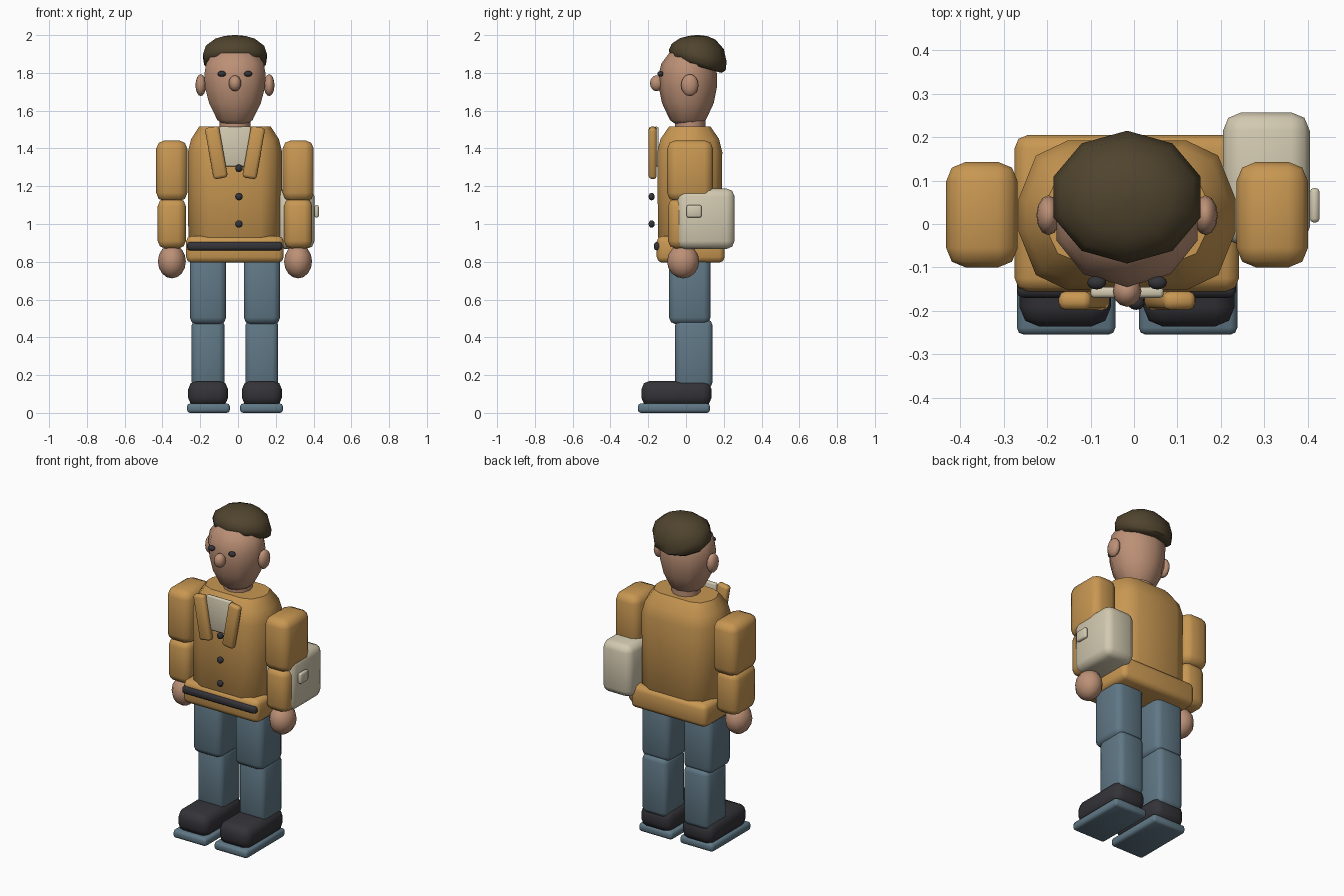
import bpy, bmesh, math
from mathutils import Matrix, Vector

cube = bpy.data.objects.get("Cube")
if cube:
    bpy.data.objects.remove(cube, do_unlink=True)

MID = -0.016  # centre line of the figure


def material(name, *rgb):
    col = [((c / 255 + 0.055) / 1.055) ** 2.4 for c in rgb] + [1.0]
    m = bpy.data.materials.new(name)
    m.use_nodes = True
    m.diffuse_color = col
    m.node_tree.nodes["Principled BSDF"].inputs["Base Color"].default_value = col
    return m


JACKET = material("ochre jacket", 200, 151, 82)
SKIN = material("skin", 188, 144, 118)
DENIM = material("blue denim", 96, 120, 134)
CREAM = material("cream", 210, 201, 176)
DARK = material("charcoal", 52, 51, 56)
HAIR = material("dark brown hair", 80, 68, 46)


def finish(name, bm, mat):
    bmesh.ops.recalc_face_normals(bm, faces=bm.faces)
    me = bpy.data.meshes.new(name)
    bm.to_mesh(me)
    bm.free()
    me.materials.append(mat)
    ob = bpy.data.objects.new(name, me)
    bpy.context.collection.objects.link(ob)
    bpy.ops.object.select_all(action='DESELECT')
    ob.select_set(True)
    bpy.context.view_layer.objects.active = ob
    bpy.ops.object.shade_smooth_by_angle(angle=math.radians(50))
    return ob


def box(name, mat, x, y, z, bevel, tilt=0.0):
    """Rounded box from its (min, max) on each axis, tilted about y."""
    size = Vector([b - a for a, b in (x, y, z)])
    centre = Vector([(a + b) / 2 for a, b in (x, y, z)])
    bm = bmesh.new()
    bmesh.ops.create_cube(bm, size=1)
    bmesh.ops.scale(bm, vec=size, verts=bm.verts)
    bmesh.ops.bevel(bm, geom=bm.edges[:], offset=bevel, segments=2,
                    profile=0.5, affect='EDGES', clamp_overlap=True)
    bm.transform(Matrix.Translation(centre) @ Matrix.Rotation(tilt, 4, 'Y'))
    return finish(name, bm, mat)


def ball(name, mat, centre, radii, segments=12, rings=8):
    bm = bmesh.new()
    bmesh.ops.create_uvsphere(bm, u_segments=segments, v_segments=rings, radius=1)
    bm.transform(Matrix.Translation(centre) @ Matrix.Diagonal((*radii, 1)))
    return finish(name, bm, mat)


def loft(name, mat, outline, rings):
    """Skin an outline through rings of (z, centre y, radius x, radius y, tilt)."""
    bm = bmesh.new()
    loops = [[bm.verts.new((MID + u * rx, cy + v * ry, z + tilt * v * ry))
              for u, v in outline] for z, cy, rx, ry, tilt in rings]
    n = len(outline)
    for low, high in zip(loops, loops[1:]):
        for i in range(n):
            j = (i + 1) % n
            bm.faces.new((low[i], low[j], high[j], high[i]))
    bm.faces.new(loops[0])
    bm.faces.new(loops[-1])
    return finish(name, bm, mat)


def round_outline(n):
    return [(math.cos(a), math.sin(a))
            for a in (math.pi / 2 + math.tau * i / n for i in range(n))]


# Torso: soft-cornered jacket body
quarter = [(1, 0.22), (0.84, 0.8), (0.55, 1)]
half = quarter + [(-u, v) for u, v in reversed(quarter)]
torso_outline = half + [(-u, -v) for u, v in half]
loft("jacket_body", JACKET, torso_outline, [
    (0.87, 0.02, 0.20, 0.13, 0), (0.93, 0.02, 0.247, 0.168, 0),
    (1.38, 0.02, 0.25, 0.172, 0), (1.45, 0.02, 0.232, 0.155, 0),
    (1.515, 0.02, 0.19, 0.11, 0)])
box("jacket_hem", JACKET, (-0.275, 0.242), (-0.155, 0.205), (0.795, 0.937), 0.03)
box("belt", DARK, (-0.27, 0.235), (-0.17, -0.13), (0.86, 0.905), 0.015)
box("shirt_front", CREAM, (-0.1, 0.068), (-0.17, -0.145), (1.305, 1.515), 0.008)
for i, z in enumerate((1.0, 1.145, 1.295)):
    ball(f"button_{i + 1}", DARK, (0.005, -0.182, z), (0.02, 0.016, 0.02))

# Head
loft("neck", SKIN, round_outline(12), [
    (1.45, 0.022, 0.082, 0.08, 0), (1.6, 0.022, 0.082, 0.08, 0)])
loft("head", SKIN, round_outline(10), [
    (1.525, 0.01, 0.06, 0.06, 0), (1.55, 0.01, 0.098, 0.095, 0),
    (1.64, 0.01, 0.144, 0.137, 0), (1.72, 0.01, 0.166, 0.153, 0),
    (1.79, 0.01, 0.171, 0.155, 0), (1.85, 0.01, 0.16, 0.14, 0),
    (1.91, 0.015, 0.12, 0.1, 0), (1.94, 0.02, 0.06, 0.05, 0)])
loft("hair", HAIR, round_outline(10), [
    (1.835, 0.062, 0.15, 0.125, -0.28), (1.855, 0.062, 0.172, 0.148, -0.28),
    (1.89, 0.062, 0.178, 0.153, -0.2), (1.94, 0.062, 0.162, 0.138, -0.1),
    (1.98, 0.062, 0.11, 0.094, -0.04), (1.995, 0.062, 0.06, 0.05, 0),
    (2.0, 0.062, 0.01, 0.01, 0)])
ball("nose", SKIN, (MID, -0.155, 1.745), (0.033, 0.036, 0.042))

# Mirrored parts
for side, s in (("left", 1), ("right", -1)):
    def span(a, b):
        return tuple(sorted((MID + s * a, MID + s * b)))

    def at(dx):
        return MID + s * dx

    ball(f"{side}_eye", DARK, (at(0.07), -0.135, 1.795), (0.022, 0.016, 0.015))
    ball(f"{side}_ear", SKIN, (at(0.181), 0.02, 1.735), (0.028, 0.046, 0.058))
    box(f"{side}_lapel", JACKET, (at(0.099) - 0.038, at(0.099) + 0.038),
        (-0.198, -0.155), (1.24, 1.515), 0.016, s * math.radians(10))
    box(f"{side}_upper_arm", JACKET, span(0.252, 0.417), (-0.1, 0.143), (1.12, 1.443), 0.045)
    box(f"{side}_forearm", JACKET, span(0.26, 0.409), (-0.095, 0.12), (0.87, 1.135), 0.04)
    ball(f"{side}_hand", SKIN, (at(0.334), -0.015, 0.802), (0.074, 0.085, 0.09))
    box(f"{side}_thigh", DENIM, span(0.047, 0.239), (-0.09, 0.13), (0.47, 0.84), 0.035)
    box(f"{side}_shin", DENIM, span(0.056, 0.229), (-0.057, 0.14), (0.13, 0.495), 0.03)
    box(f"{side}_shoe", DARK, span(0.037, 0.248), (-0.236, 0.135), (0.035, 0.17), 0.045)
    box(f"{side}_sole", DENIM, span(0.027, 0.254), (-0.255, 0.127), (0.0, 0.05), 0.016)

# Side bag with clasp
box("bag", CREAM, (0.205, 0.405), (-0.05, 0.257), (0.868, 1.188), 0.042)
box("bag_clasp", CREAM, (0.405, 0.428), (0.003, 0.083), (1.034, 1.1), 0.01)
